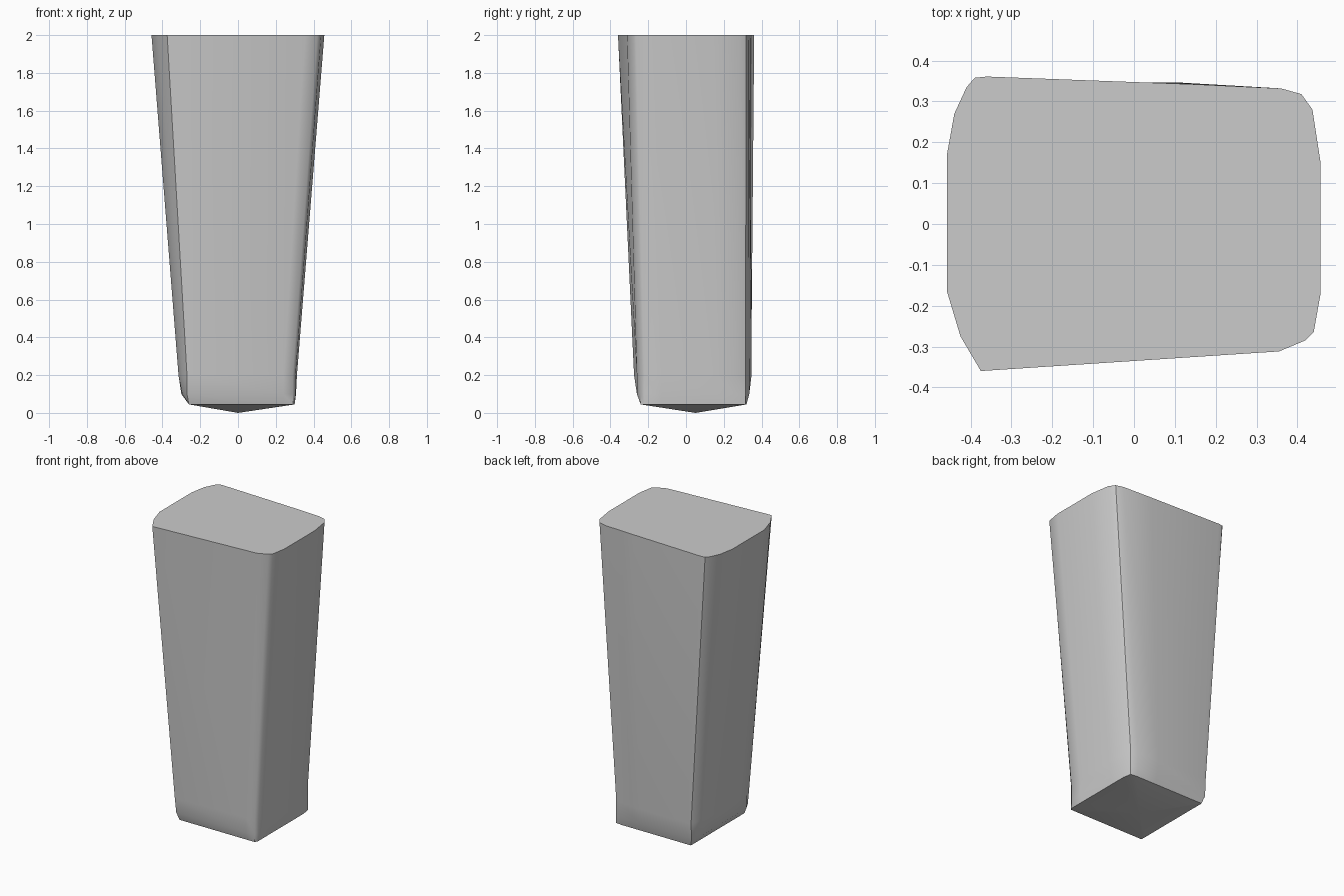
import bpy
import bmesh
import math

cube = bpy.data.objects.get("Cube")
if cube:
    bpy.data.objects.remove(cube, do_unlink=True)

# Corner lines of the post: (x, y) at the top, then (x, y) at the shoulder
CORNERS = [
    ((-.375, -.36), (-.27, -.275)), ((.355, -.312), (.24, -.26)),
    ((.42, -.285), (.29, -.24)), ((.44, -.265), (.305, -.22)),
    ((.457, -.17), (.312, -.13)), ((.457, .15), (.312, .15)),
    ((.437, .28), (.305, .26)), ((.41, .318), (.29, .315)),
    ((.36, .332), (.25, .335)), ((.15, .342), (.1, .347)),
    ((-.36, .361), (-.25, .345)), ((-.39, .358), (-.275, .34)),
    ((-.41, .335), (-.29, .31)), ((-.44, .27), (-.303, .25)),
    ((-.458, .17), (-.315, .16)), ((-.458, -.165), (-.315, -.12)),
    ((-.425, -.275), (-.295, -.21)),
]


def clamp(value, low, high):
    return max(low, min(high, value))


def add_ring(bm, outline, z):
    return [bm.verts.new((x, y, z)) for x, y in outline]


def squared(outline, left, right, front, back):
    """Trim an outline to a box, giving the foot its sharper corners."""
    return [(clamp(x, left, right), clamp(y, front, back)) for x, y in outline]


def bridge(bm, upper, lower):
    count = len(upper)
    for i in range(count):
        j = (i + 1) % count
        bm.faces.new((upper[i], lower[i], lower[j], upper[j]))


# Plain grey material
grey = bpy.data.materials.new("plain grey")
grey.use_nodes = True
color = (0.6, 0.6, 0.6, 1)
grey.diffuse_color = color
grey.node_tree.nodes["Principled BSDF"].inputs["Base Color"].default_value = color

# Tapered shaft and rounded foot
top_outline = [top for top, shoulder in CORNERS]
shoulder_outline = [shoulder for top, shoulder in CORNERS]
bm = bmesh.new()
rings = [
    add_ring(bm, top_outline, 2),
    add_ring(bm, shoulder_outline, .2),
    add_ring(bm, squared(shoulder_outline, -.3, .307, -.26, .335), .1),
    add_ring(bm, squared(shoulder_outline, -.26, .3, -.24, .32), .045),
]
for upper, lower in zip(rings, rings[1:]):
    bridge(bm, upper, lower)

# Flat top and shallow pointed underside
bm.faces.new(rings[0])
tip = bm.verts.new((0, .05, 0))
foot = rings[-1]
for i, vert in enumerate(foot):
    bm.faces.new((vert, tip, foot[(i + 1) % len(foot)]))

bmesh.ops.remove_doubles(bm, verts=bm.verts, dist=.001)
bmesh.ops.recalc_face_normals(bm, faces=bm.faces)
mesh = bpy.data.meshes.new("tapered_post")
bm.to_mesh(mesh)
bm.free()
mesh.materials.append(grey)
post = bpy.data.objects.new("tapered_post", mesh)
bpy.context.collection.objects.link(post)

# Smooth sides with crisp edges
bpy.context.view_layer.objects.active = post
post.select_set(True)
bpy.ops.object.shade_smooth_by_angle(angle=math.radians(35))
